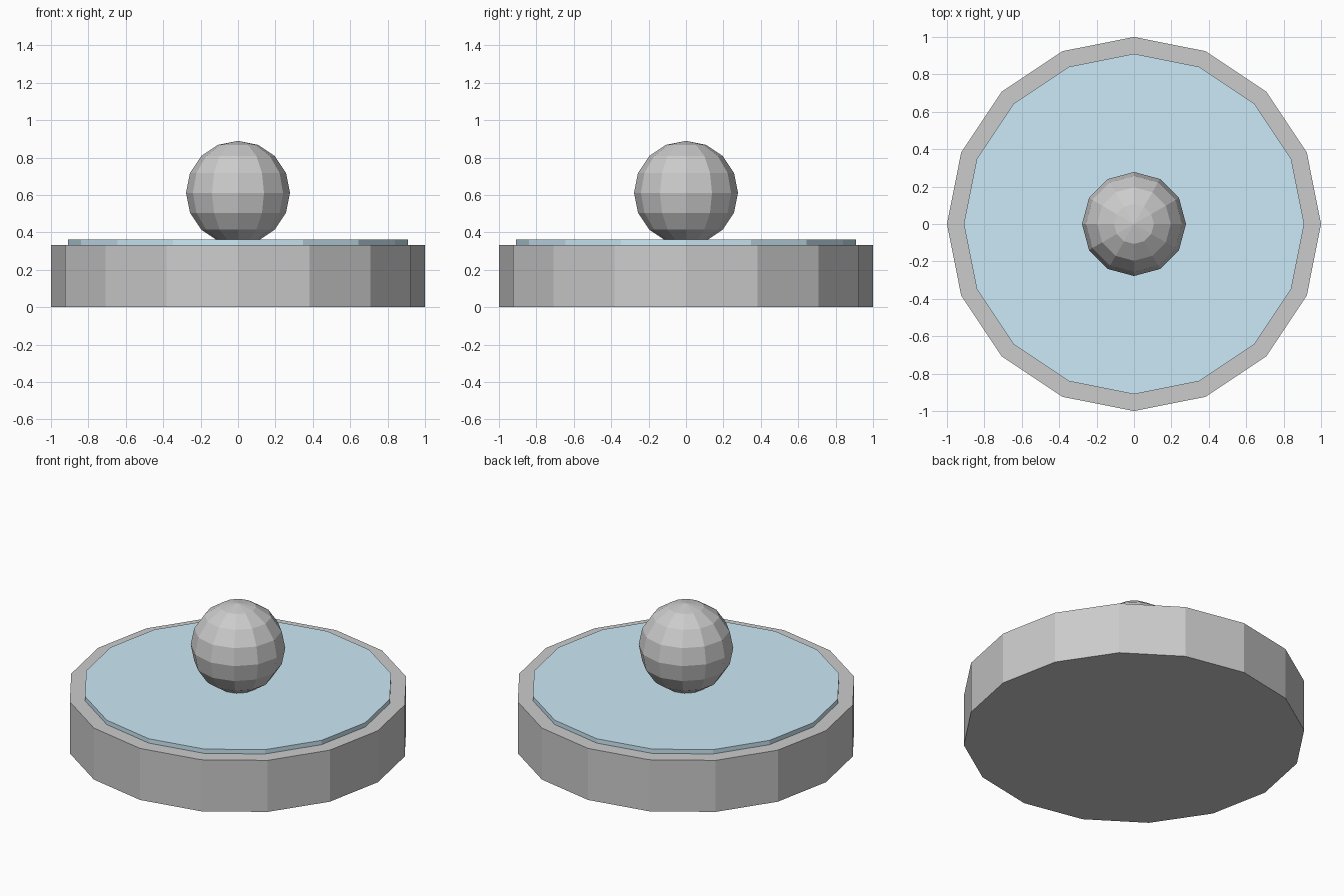
import bpy

if "Cube" in bpy.data.objects:
    bpy.data.objects.remove(bpy.data.objects["Cube"])

BASIN_H = 0.333
BALL_R = 0.278


def disc(name, radius, bottom, top):
    bpy.ops.mesh.primitive_cylinder_add(vertices=16, radius=radius, depth=top - bottom,
                                        location=(0, 0, (bottom + top) / 2))
    obj = bpy.context.object
    obj.name = name
    return obj


# Round stone basin
disc("basin", 1.0, 0, BASIN_H)

# Water surface, standing slightly proud of the basin
water = disc("water", 0.91, BASIN_H - 0.028, BASIN_H + 0.028)
mat = bpy.data.materials.new("water_blue")
mat.diffuse_color = (0.60, 0.82, 0.93, 1)
mat.use_nodes = True
mat.node_tree.nodes["Principled BSDF"].inputs["Base Color"].default_value = mat.diffuse_color
water.data.materials.append(mat)

# Faceted stone ball resting on the basin
bpy.ops.mesh.primitive_uv_sphere_add(segments=12, ring_count=8, radius=BALL_R,
                                     location=(0, 0, BASIN_H + BALL_R))
bpy.context.object.name = "stone_ball"
